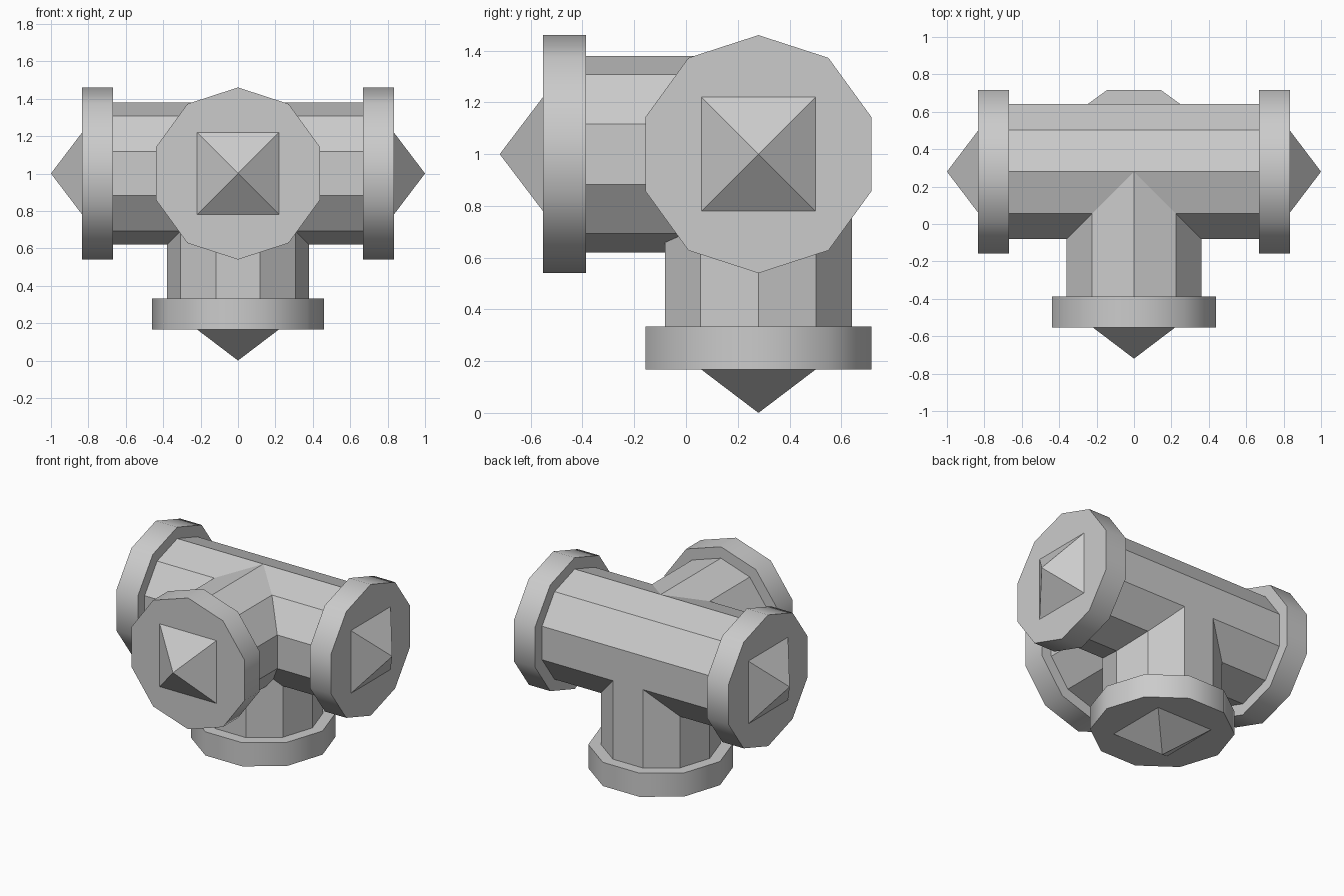
import bpy, bmesh
from math import sin, cos, pi, radians
from mathutils import Vector

if "Cube" in bpy.data.objects:
    bpy.data.objects.remove(bpy.data.objects["Cube"])

CENTRE = Vector((0, 0.28, 1.0))   # where the pipe axes meet
SIDES = 10
PIPE_R, FLANGE_R, SPIKE_HALF = 0.38, 0.46, 0.22


def ring_solid(name, axis, up, start, end, radius, sides=SIDES, phase=0.0,
               pointed=False, smooth=False):
    """Prism (or pyramid) along axis; with phase 0 a corner points along up."""
    axis, up = Vector(axis), Vector(up)
    side = axis.cross(up)
    bm = bmesh.new()

    def ring(d):
        angles = [phase + 2 * pi * i / sides for i in range(sides)]
        return [bm.verts.new(CENTRE + axis * d + (up * cos(t) + side * sin(t)) * radius)
                for t in angles]

    base = ring(start)
    bm.faces.new(base)
    if pointed:
        tip = bm.verts.new(CENTRE + axis * end)
        for i in range(sides):
            bm.faces.new((base[i], base[(i + 1) % sides], tip))
    else:
        top = ring(end)
        bm.faces.new(top)
        for i in range(sides):
            j = (i + 1) % sides
            bm.faces.new((base[i], base[j], top[j], top[i]))
    bmesh.ops.recalc_face_normals(bm, faces=bm.faces)
    mesh = bpy.data.meshes.new(name)
    bm.to_mesh(mesh)
    bm.free()
    obj = bpy.data.objects.new(name, mesh)
    bpy.context.collection.objects.link(obj)
    if smooth:
        bpy.ops.object.select_all(action='DESELECT')
        obj.select_set(True)
        bpy.context.view_layer.objects.active = obj
        bpy.ops.object.shade_smooth_by_angle(angle=radians(45))
    return obj


X, Z = (1, 0, 0), (0, 0, 1)

# Pipes: one straight run, plus front and bottom branches
ring_solid("main_pipe", X, Z, -0.7, 0.7, PIPE_R)
ring_solid("front_pipe", (0, -1, 0), Z, 0, 0.7, PIPE_R)
# the bottom branch starts where its flat back meets the main pipe's flat back
ring_solid("bottom_pipe", (0, 0, -1), X, PIPE_R * cos(radians(72)), 0.7, PIPE_R)

# Each open end: smooth-rimmed flange and a square pyramid spike
ends = {"left": ((-1, 0, 0), Z), "right": (X, Z),
        "front": ((0, -1, 0), Z), "bottom": ((0, 0, -1), X)}
for end, (axis, up) in ends.items():
    ring_solid(end + "_flange", axis, up, 0.667, 0.833, FLANGE_R, smooth=True)
    ring_solid(end + "_spike", axis, up, 0.833, 1.0, SPIKE_HALF * 2 ** 0.5,
               sides=4, phase=pi / 4, pointed=True)
